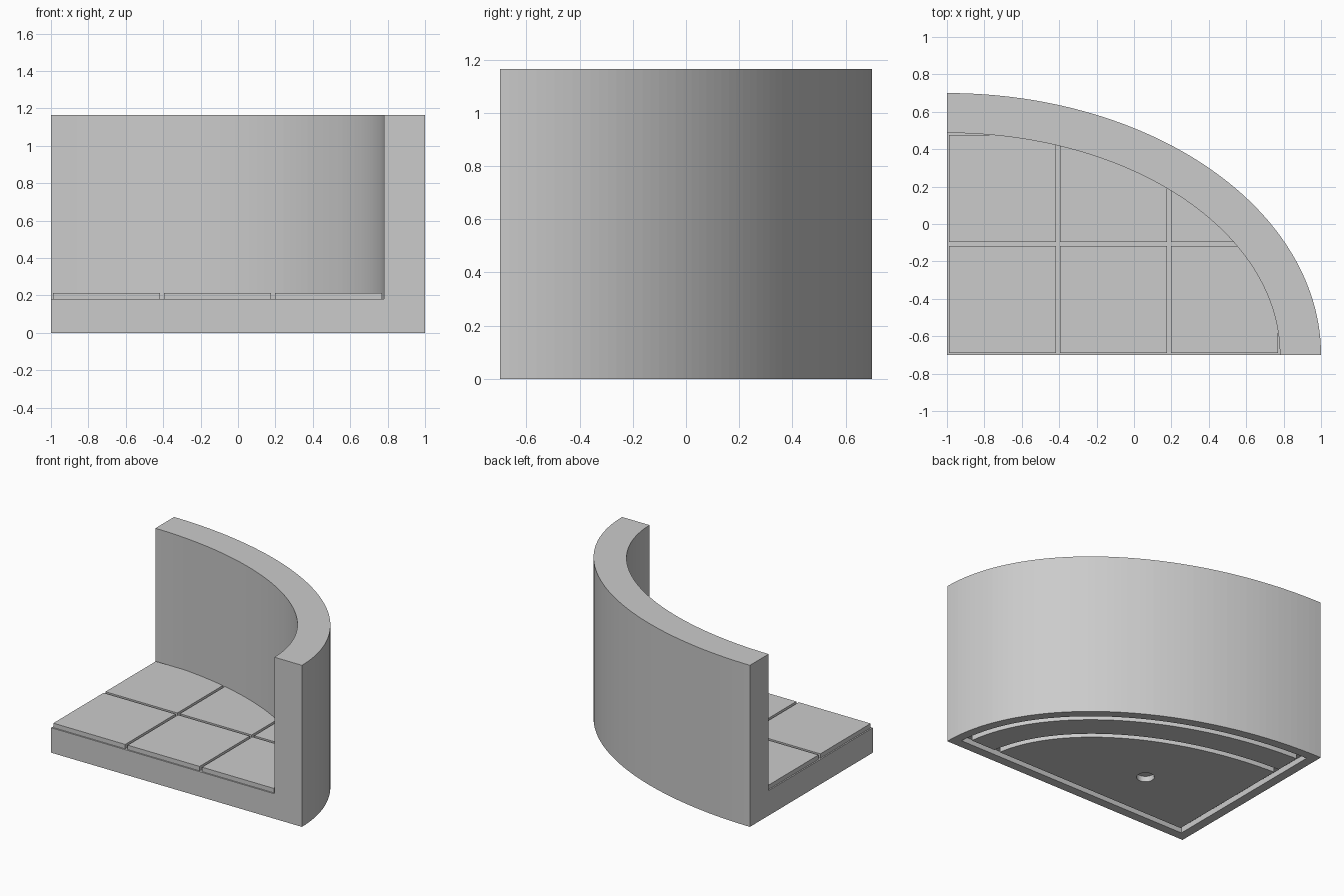
import bpy, bmesh, math

if "Cube" in bpy.data.objects:
    bpy.data.objects.remove(bpy.data.objects["Cube"], do_unlink=True)

CX, CY = -1.0, -0.7          # square corner of the quarter ellipse
OUT_X, OUT_Y = 2.0, 1.4      # outer semi-axes
IN_X, IN_Y = 1.78, 1.187     # semi-axes of the wall's inner face
HEIGHT, BASE, TILE_TOP = 1.165, 0.18, 0.212
SEGMENTS = 64

stone = bpy.data.materials.new("stone grey")
stone.use_nodes = True
stone.diffuse_color = (0.6, 0.6, 0.6, 1)
stone.node_tree.nodes["Principled BSDF"].inputs["Base Color"].default_value = (0.6, 0.6, 0.6, 1)


def prism(name, outline, z0, z1):
    """Extrude a flat outline from z0 to z1."""
    bm = bmesh.new()
    face = bm.faces.new([bm.verts.new((x, y, z0)) for x, y in outline])
    top = bmesh.ops.extrude_face_region(bm, geom=[face])["geom"]
    bmesh.ops.translate(bm, vec=(0, 0, z1 - z0),
                        verts=[v for v in top if isinstance(v, bmesh.types.BMVert)])
    bmesh.ops.recalc_face_normals(bm, faces=bm.faces)
    mesh = bpy.data.meshes.new(name)
    bm.to_mesh(mesh)
    bm.free()
    mesh.materials.append(stone)
    obj = bpy.data.objects.new(name, mesh)
    bpy.context.collection.objects.link(obj)
    return obj


def quarter(ax, ay, inset=0.0):
    """Quarter ellipse whose straight sides are moved in by inset."""
    t0, t1 = math.asin(inset / ay), math.acos(inset / ax)
    angles = [t0 + (t1 - t0) * i / SEGMENTS for i in range(SEGMENTS + 1)]
    arc = [(CX + ax * math.cos(t), CY + ay * math.sin(t)) for t in angles]
    return arc + [(CX + inset, CY + inset)]


def combine(obj, cutter, operation="DIFFERENCE"):
    """Apply a boolean and discard the cutter."""
    cutter.hide_render = True
    mod = obj.modifiers.new("cut", "BOOLEAN")
    mod.operation, mod.solver, mod.object = operation, "EXACT", cutter
    graph = bpy.context.evaluated_depsgraph_get()
    mesh = bpy.data.meshes.new_from_object(obj.evaluated_get(graph))
    obj.modifiers.clear()
    obj.data = mesh
    bpy.data.objects.remove(cutter, do_unlink=True)


# Curved wall and floor slab in one body
body = prism("wall_and_floor", quarter(OUT_X, OUT_Y), 0, HEIGHT)
combine(body, prism("room_cutter", quarter(IN_X, IN_Y, -0.1), BASE, HEIGHT + 0.1))

# Grooves under the base: one around the rim, one along the wall's inside
RIM, WIDTH, DEPTH = 0.065, 0.045, 0.04
rim = prism("rim_groove", quarter(OUT_X - RIM, OUT_Y - RIM, RIM), -0.05, DEPTH)
inner = RIM + WIDTH
combine(rim, prism("rim_core", quarter(OUT_X - inner, OUT_Y - inner, inner), -0.1, 0.1))
combine(body, rim)
arc = prism("arc_groove", quarter(IN_X - 0.08, IN_Y - 0.08, RIM + 0.01), -0.05, DEPTH)
combine(arc, prism("arc_core", quarter(IN_X - 0.125, IN_Y - 0.125, -0.05), -0.1, 0.1))
combine(body, arc)

# Round socket under the floor
ring = [math.tau * i / 32 for i in range(32)]
socket = [(-0.29 + 0.058 * math.cos(a), -0.23 + 0.058 * math.sin(a)) for a in ring]
combine(body, prism("socket", socket, -0.05, DEPTH))

# Square floor tiles, trimmed where they meet the wall
PITCH, GAP = IN_X / 3, 0.01
for row in range(2):
    for col in range(3):
        x0, x1 = CX + col * PITCH + GAP, CX + (col + 1) * PITCH - GAP
        y0, y1 = CY + row * PITCH + GAP, CY + (row + 1) * PITCH - GAP
        tile = prism(f"floor_tile_{row + 1}_{col + 1}",
                     [(x0, y0), (x1, y0), (x1, y1), (x0, y1)], BASE, TILE_TOP)
        combine(tile, prism("tile_trim", quarter(IN_X, IN_Y, -0.1), 0, 1), "INTERSECT")
